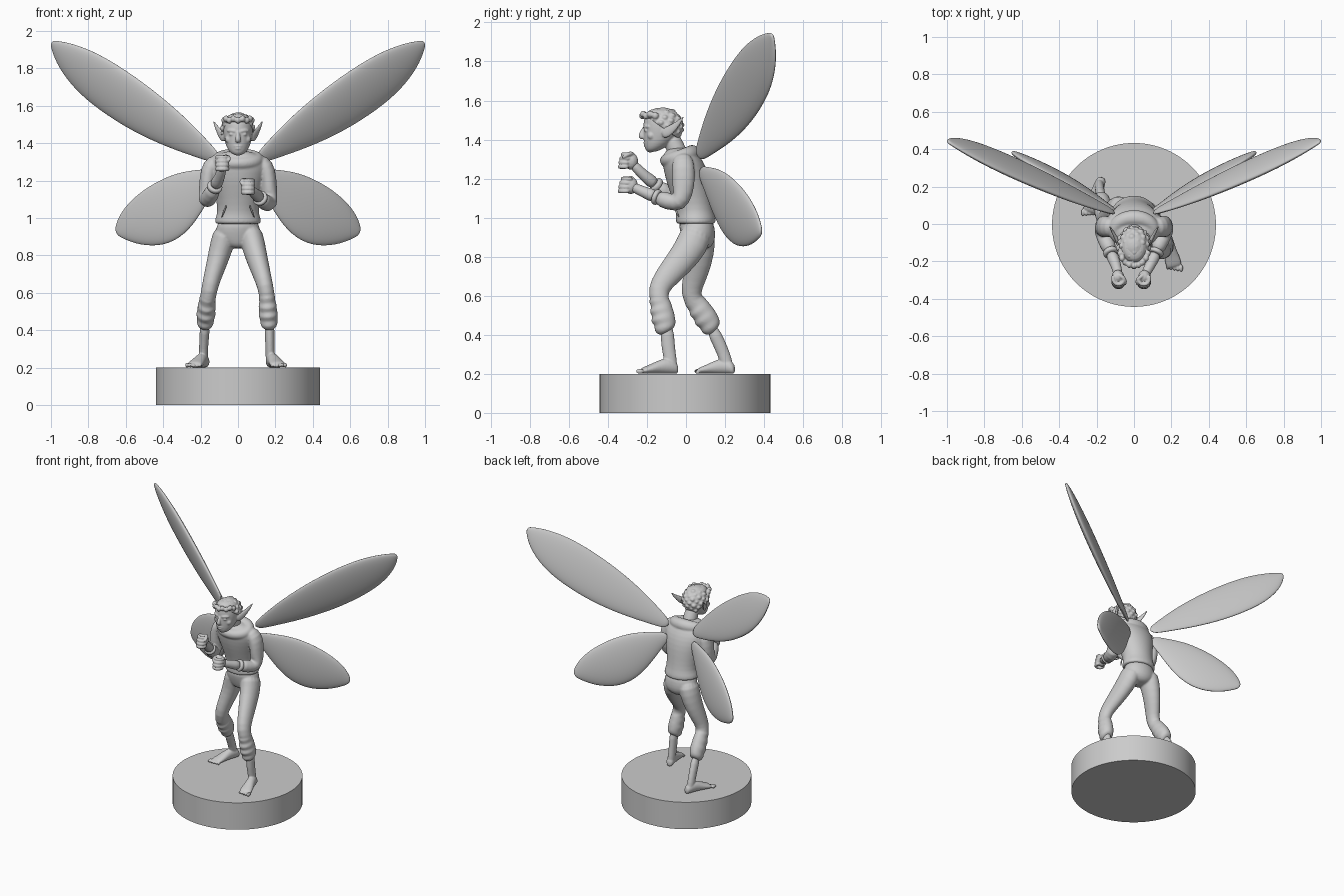
import bpy, bmesh, math, random
from mathutils import Vector as V

if "Cube" in bpy.data.objects:
    bpy.data.objects.remove(bpy.data.objects["Cube"])

random.seed(4)
X, Z = V((1, 0, 0)), V((0, 0, 1))


def finish(name, bm, levels=0):
    bmesh.ops.recalc_face_normals(bm, faces=bm.faces)
    me = bpy.data.meshes.new(name)
    bm.to_mesh(me)
    bm.free()
    me.polygons.foreach_set("use_smooth", [True] * len(me.polygons))
    ob = bpy.data.objects.new(name, me)
    bpy.context.collection.objects.link(ob)
    if levels:
        mod = ob.modifiers.new("Smooth", "SUBSURF")
        mod.levels = mod.render_levels = levels
    return ob


def loft(name, rings, side=X, axis=None, n=16, levels=1):
    """Skin elliptical rings (x, y, z, radius_side, radius_other) along a path."""
    bm, loops = bmesh.new(), []
    pts = [V(r[:3]) for r in rings]
    for i, r in enumerate(rings):
        t = axis or (pts[min(i + 1, len(pts) - 1)] - pts[max(i - 1, 0)])
        t = t.normalized()
        u = (side - t * side.dot(t)).normalized()
        v = t.cross(u)
        a, b = r[3], r[-1]
        loops.append([bm.verts.new(pts[i] + u * a * math.cos(k * math.tau / n)
                                   + v * b * math.sin(k * math.tau / n)) for k in range(n)])
    for p, q in zip(loops, loops[1:]):
        for k in range(n):
            bm.faces.new((p[k], p[(k + 1) % n], q[(k + 1) % n], q[k]))
    bm.faces.new(loops[0])
    bm.faces.new(loops[-1])
    return finish(name, bm, levels)


def ball(name, loc, size, seg=16):
    bm = bmesh.new()
    bmesh.ops.create_uvsphere(bm, u_segments=seg, v_segments=seg // 2 + 2, radius=1)
    bmesh.ops.scale(bm, vec=size, verts=bm.verts)
    bmesh.ops.translate(bm, vec=loc, verts=bm.verts)
    return finish(name, bm)


def upright(name, rings):
    """Horizontal rings given as (z, y, radius_x, radius_y)."""
    return loft(name, [(0, y, z, a, b) for z, y, a, b in rings], axis=Z, n=24)


def fuse(name, parts, voxel, smooth):
    """Melt overlapping closed parts into one sculpted skin."""
    bpy.context.view_layer.update()
    dg = bpy.context.evaluated_depsgraph_get()
    bm = bmesh.new()
    for ob in parts:
        bm.from_mesh(ob.evaluated_get(dg).to_mesh())
    for ob in parts:
        bpy.data.objects.remove(ob)
    ob = finish(name, bm)
    mod = ob.modifiers.new("Fuse", "REMESH")
    mod.mode, mod.voxel_size, mod.use_smooth_shade = "VOXEL", voxel, True
    ob.modifiers.new("Soften", "SMOOTH").iterations = smooth
    return ob


# round base
bpy.ops.mesh.primitive_cylinder_add(vertices=96, radius=0.438, depth=0.2, location=(0, -0.005, 0.1))
bpy.context.object.name = "base"
bpy.ops.object.shade_smooth_by_angle(angle=math.radians(40))

# pullover body and pocket edges
top = [upright("pullover", [(.965, .05, .118, .095), (.975, .05, .125, .103), (1.0, .05, .122, .102),
                            (1.03, .045, .109, .097), (1.10, .03, .117, .102), (1.18, .012, .137, .112),
                            (1.25, -.005, .157, .112), (1.30, -.02, .155, .102), (1.34, -.03, .115, .08),
                            (1.36, -.04, .05, .04)])]
for s in (-1, 1):
    loft("pocket_edge", [(s * .06, -.062, 1.07, .004), (s * .074, -.055, 1.04, .006),
                         (s * .088, -.035, 1.0, .004)], n=8)

# rolled hood around the neck, lower at the front
bm = bmesh.new()
N, M = 32, 12
grid = []
for i in range(N):
    a = i * math.tau / N
    back = math.sin(a)
    r = .04 + .006 * back
    grid.append([bm.verts.new((math.cos(a) * (.1 + r * math.cos(b)),
                               -.035 + math.sin(a) * (.066 + r * math.cos(b)),
                               1.31 + .018 * back + r * math.sin(b)))
                 for b in [k * math.tau / M for k in range(M)]])
for i in range(N):
    for k in range(M):
        g, h = grid[i], grid[(i + 1) % N]
        bm.faces.new((g[k], h[k], h[(k + 1) % M], g[(k + 1) % M]))
top.append(finish("hood_roll", bm, 1))

# head: neck, skull, nose, lips, eyes, brows and pointed ears
head = [loft("neck", [(0, -.03, 1.30, .055), (0, -.055, 1.36, .048), (0, -.085, 1.43, .047)]),
        upright("skull", [(1.336, -.178, .022, .02), (1.35, -.165, .044, .045), (1.38, -.145, .063, .071),
                          (1.42, -.13, .074, .088), (1.46, -.125, .08, .094), (1.50, -.122, .08, .096),
                          (1.54, -.125, .066, .08), (1.56, -.13, .035, .045)]),
        loft("nose", [(0, -.208, 1.468, .009, .01), (0, -.222, 1.44, .011, .013),
                      (0, -.233, 1.42, .016, .018), (0, -.218, 1.402, .014, .012)], n=12),
        ball("upper_lip", (0, -.205, 1.384), (.027, .014, .006)),
        ball("lower_lip", (0, -.203, 1.371), (.022, .015, .007)),
        ball("chin", (0, -.183, 1.35), (.027, .02, .017))]
for s in (-1, 1):
    head += [ball("eye", (s * .032, -.203, 1.447), (.016, .012, .008)),
             ball("cheek", (s * .045, -.178, 1.42), (.024, .02, .022)),
             loft("brow", [(s * .008, -.216, 1.462, .008), (s * .035, -.21, 1.468, .01),
                           (s * .062, -.186, 1.466, .008)], side=Z, n=8),
             loft("ear", [(s * .070, -.125, 1.425, .026, .012), (s * .086, -.095, 1.438, .03, .012),
                          (s * .105, -.058, 1.466, .02, .009), (s * .12, -.03, 1.495, .011, .007),
                          (s * .132, -.01, 1.52, .004, .004)], side=Z, n=12)]
fuse("head", head, .0045, 3)

# hair cap cut along a slanted hairline, covered in soft curls
bm = bmesh.new()
bmesh.ops.create_uvsphere(bm, u_segments=32, v_segments=24, radius=1)
bmesh.ops.scale(bm, vec=(.085, .102, .098), verts=bm.verts)
bmesh.ops.translate(bm, vec=(0, -.118, 1.466), verts=bm.verts)
cut = bmesh.ops.bisect_plane(bm, geom=bm.verts[:] + bm.edges[:] + bm.faces[:], plane_co=(0, -.2, 1.515),
                             plane_no=(0, .13, .19), clear_inner=True)
bmesh.ops.holes_fill(bm, edges=[e for e in cut["geom_cut"] if isinstance(e, bmesh.types.BMEdge)])
hair = [finish("hair_cap", bm)]
for i in range(90):
    z = 1 - 2 * (i + .5) / 90
    a, k = i * 2.39996, math.sqrt(1 - z * z)
    c = V((.08 * k * math.cos(a), -.12 + .098 * k * math.sin(a), 1.466 + .088 * z))
    if (c - V((0, -.2, 1.515))).dot(V((0, .13, .19))) > 0:
        r = random.uniform(.012, .02)
        hair.append(ball("curl", c, (r, r, r * .85), 10))
for i in range(9):
    a = math.pi * (1.08 + .84 * i / 8)
    hair.append(ball("fringe_curl", (.076 * math.cos(a), -.135 + .088 * math.sin(a), 1.522 + .008 * (i % 2)),
                     (.016, .018, .018), 10))
fuse("hair", hair, .0045, 2)

# trouser legs, gathered cuffs, bare shins and feet; the +x leg steps forward
LEGS = {
    "front": ([(.06, .06, .95, .066, .085), (.08, .035, .86, .066, .085), (.105, -.035, .77, .057, .075),
               (.13, -.105, .69, .048, .063), (.147, -.145, .63, .043, .055), (.157, -.135, .57, .043, .05),
               (.165, -.115, .5, .04, .045)],
              [(.153, -.14, .6), (.168, -.1, .41)],
              [(.167, -.1, .46, .03, .038), (.17, -.092, .34, .025, .035), (.172, -.08, .27, .024, .033),
               (.173, -.075, .225, .027, .034)], V((.168, -.04, .2)), V((.222, -.255, .2))),
    "rear": ([(-.06, .065, .95, .066, .085), (-.085, .075, .86, .066, .078), (-.11, .065, .77, .057, .07),
              (-.138, .04, .68, .048, .06), (-.155, .022, .61, .043, .052), (-.165, .05, .55, .043, .048),
              (-.172, .1, .48, .04, .042)],
             [(-.16, .03, .595), (-.178, .145, .42)],
             [(-.175, .125, .45, .03, .036), (-.182, .178, .34, .025, .033), (-.186, .205, .27, .024, .032),
              (-.185, .212, .225, .027, .034)], V((-.17, .25, .2)), V((-.245, .04, .2))),
}
trousers = [upright("hips", [(1.0, .05, .10, .085), (.95, .055, .118, .092), (.90, .065, .122, .088),
                             (.86, .065, .09, .075), (.835, .06, .04, .05)])]
for name, (leg, cuff, shin, heel, toe) in LEGS.items():
    trousers.append(loft(name + "_trouser_leg", leg))
    p, q = V(cuff[0]), V(cuff[1])
    folds = [.038, .05, .043, .057, .047, .06, .046, .053, .036]
    trousers.append(loft(name + "_cuff", [(*(p.lerp(q, i / 8) + V((0, .008 * (-1) ** i, 0))), r * .95, r * 1.14)
                                          for i, r in enumerate(folds)]))
    d = toe - heel
    foot = [loft(name + "_shin", shin),
            loft(name + "_sole", [(*(heel + d * t + Z * h), w, h) for t, w, h in
                                  ((0, .015, .02), (.06, .027, .032), (.25, .031, .042), (.45, .033, .036),
                                   (.65, .041, .025), (.82, .044, .018), (.9, .038, .012))], axis=d)]
    across = d.cross(Z).normalized() * (1 if d.x > 0 else -1)
    for i in range(5):
        r = .013 - .0012 * i
        c = heel + d * (.95 - .025 * i) + across * (-.034 + .0175 * i) + Z * r
        foot.append(ball(name + "_toe", c, (r * .75, r * 1.6, r), 10))
    fuse(name + "_foot", foot, .0045, 3)
fuse("trousers", trousers, .006, 6)

# bent arms, rolled cuffs and raised fists; the -x fist is held higher
for name, s, elbow, wrist, fist in (("left", 1, V((.17, -.035, 1.06)), V((.085, -.225, 1.135)), V((.05, -.288, 1.165))),
                                    ("right", -1, V((-.17, -.04, 1.075)), V((-.095, -.225, 1.225)), V((-.08, -.287, 1.29)))):
    m = elbow.lerp(wrist, .3)
    c = elbow.lerp(wrist, .62)
    top.append(loft(name + "_sleeve", [(s * .10, -.02, 1.315, .04, .045), (s * .15, -.015, 1.28, .047, .058),
                                       (s * .164, -.012, 1.21, .044, .06), (s * .168, -.015, 1.13, .042, .056),
                                       (*(elbow + V((0, .003, .01))), .045, .05), (*m, .044, .047), (*c, .039, .04)]))
    loft(name + "_sleeve_cuff", [(*elbow.lerp(wrist, t), r) for t, r in
                                 ((.54, .036), (.57, .042), (.64, .043), (.67, .036))])
    loft(name + "_forearm", [(*c, .036), (*elbow.lerp(wrist, .85), .031), (*wrist, .027), (*fist, .025)])
    # fist tilted so the knuckles lean back toward the face
    lean = V((0, .25, 1))
    hand = [ball(name + "_palm", fist + V((s * .006, .004, 0)), (.034, .038, .044))]
    for i in range(4):
        o = fist + lean * (.034 - .021 * i) + V((0, -.006 * (1 - abs(i - 1.5) / 2), 0))
        hand.append(loft(name + "_finger", [(*(o + V((s * x, y, 0))), .0125) for x, y in
                                            ((.03, .01), (.034, -.022), (.018, -.044), (-.012, -.044),
                                             (-.028, -.024), (-.02, .004))], side=Z, n=8))
    hand.append(loft(name + "_thumb", [(*(fist + V((s * x, y, z))), r) for x, y, z, r in
                                       ((.01, .02, .03, .014), (-.022, .004, .042, .013), (-.036, -.02, .03, .012),
                                        (-.03, -.042, .014, .008))], side=V((0, .3, 1)), n=8))
    fuse(name + "_fist", hand, .004, 2)
fuse("pullover", top, .006, 5)

# two pairs of lens-shaped wings: root, tip, chord direction, (t, plus, minus) half widths
WINGS = {
    "upper_wing": ((.1, .06, 1.31), (.997, .442, 1.937), (.075, .083, -.1),
                   ((0, .03, .03), (.1, .065, .06), (.25, .12, .1), (.45, .168, .125), (.65, .178, .125),
                    (.8, .158, .105), (.92, .1, .062), (.98, .04, .027), (1, .012, .012))),
    "lower_wing": ((.1, .07, 1.24), (.65, .385, .92), (.09, .035, .12),
                   ((0, .03, .03), (.12, .065, .07), (.3, .115, .145), (.5, .132, .2), (.7, .127, .195),
                    (.87, .094, .125), (.96, .05, .055), (1, .018, .018))),
}
for name, (root, tip, chord, widths) in WINGS.items():
    for s in (-1, 1):
        p, q, w = (V((s * v[0], v[1], v[2])) for v in (root, tip, chord))
        w.normalize()
        loft(name, [(*(p.lerp(q, t) + w * (a - b) / 2), (a + b) / 2, .006 + (a + b) * .085)
                    for t, a, b in widths], side=w, axis=q - p, n=20, levels=2)
